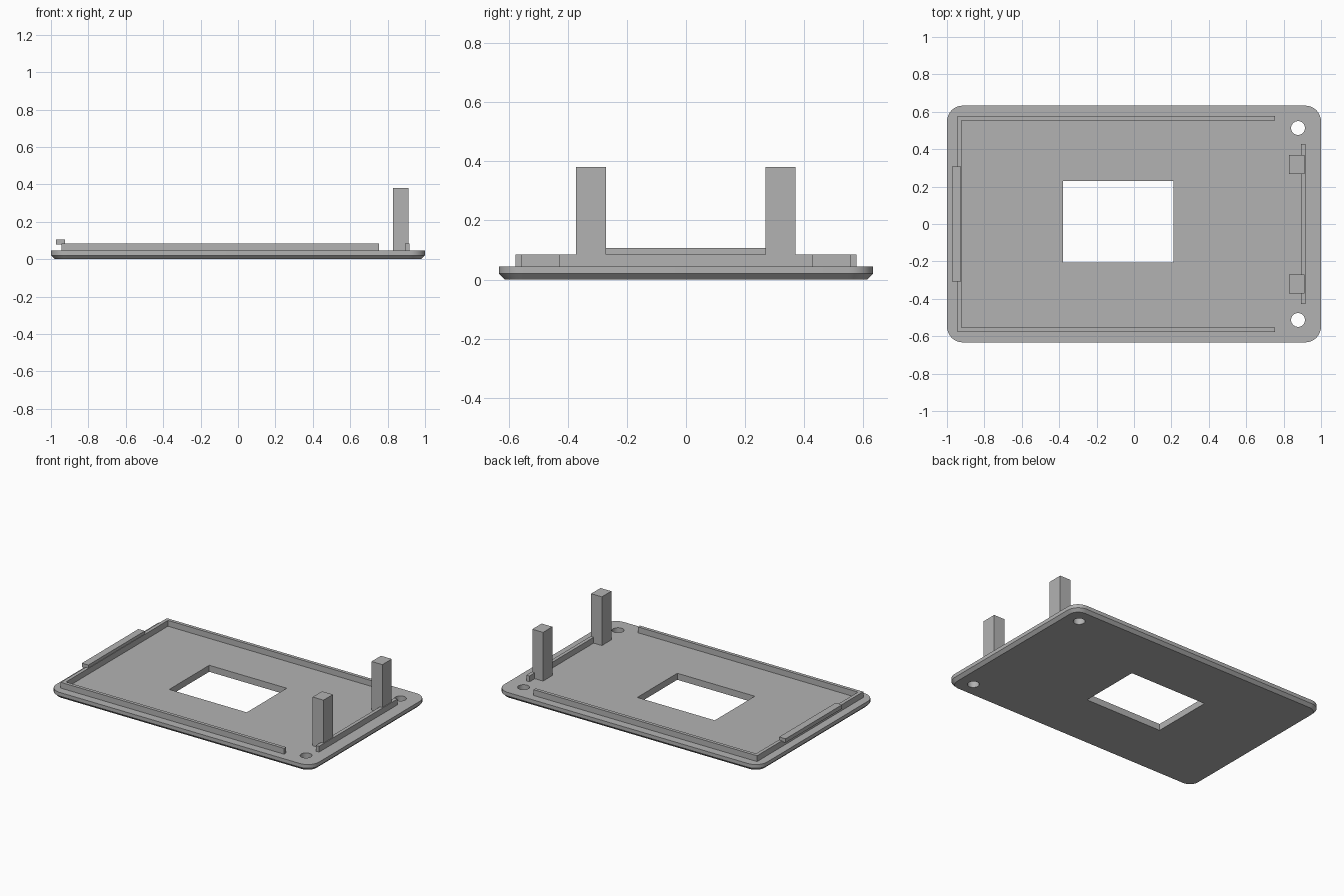
import bpy
import bmesh
from math import cos, sin, pi

cube = bpy.data.objects.get("Cube")
if cube:
    bpy.data.objects.remove(cube, do_unlink=True)

grey = bpy.data.materials.new("plain grey")
grey.use_nodes = True
colour = (0.45, 0.45, 0.45, 1)
grey.diffuse_color = colour
grey.node_tree.nodes["Principled BSDF"].inputs["Base Color"].default_value = colour

TOP = 0.045       # upper face of the plate
RIM = 0.085       # top of the low walls


def loft(name, layers):
    """Solid through matching outlines, each given as (points, height)."""
    bm = bmesh.new()
    rings = [[bm.verts.new((x, y, z)) for x, y in pts] for pts, z in layers]
    bm.faces.new(rings[0])
    bm.faces.new(rings[-1])
    for low, high in zip(rings, rings[1:]):
        for i in range(len(low)):
            j = (i + 1) % len(low)
            bm.faces.new((low[i], low[j], high[j], high[i]))
    bmesh.ops.recalc_face_normals(bm, faces=bm.faces)
    mesh = bpy.data.meshes.new(name)
    bm.to_mesh(mesh)
    bm.free()
    obj = bpy.data.objects.new(name, mesh)
    bpy.context.collection.objects.link(obj)
    mesh.materials.append(grey)
    return obj


def prism(name, pts, z0, z1):
    return loft(name, [(pts, z0), (pts, z1)])


def box(name, x0, x1, y0, y1, z0, z1):
    return prism(name, [(x0, y0), (x1, y0), (x1, y1), (x0, y1)], z0, z1)


def circle(cx, cy, r, n=32):
    return [(cx + r * cos(2 * pi * i / n), cy + r * sin(2 * pi * i / n)) for i in range(n)]


def rounded(hx, hy, r, steps=8):
    """Rounded rectangle centred on the origin."""
    pts = []
    for k, (sx, sy) in enumerate([(1, 1), (-1, 1), (-1, -1), (1, -1)]):
        for i in range(steps + 1):
            a = (k + i / steps) * pi / 2
            pts.append((sx * (hx - r) + r * cos(a), sy * (hy - r) + r * sin(a)))
    return pts


# Base plate with a chamfered underside
edge = rounded(1, 0.633, 0.085)
foot = rounded(0.98, 0.613, 0.065)
plate = loft("base_plate", [(foot, 0), (edge, 0.02), (edge, TOP)])

# Window and two screw holes
cutters = [box("window_cutter", -0.38, 0.21, -0.205, 0.23, -0.1, 0.2)]
for y in (-0.513, 0.513):
    cutters.append(prism("hole_cutter", circle(0.877, y, 0.037), -0.1, 0.2))
bpy.context.view_layer.objects.active = plate
for cutter in cutters:
    cutter.hide_render = True
    cut = plate.modifiers.new("cut", "BOOLEAN")
    cut.operation = "DIFFERENCE"
    cut.solver = "EXACT"
    cut.object = cutter
    bpy.ops.object.modifier_apply(modifier=cut.name)
    bpy.data.objects.remove(cutter, do_unlink=True)
bpy.ops.object.select_all(action="DESELECT")
plate.select_set(True)
bpy.ops.object.shade_smooth_by_angle(angle=pi / 7)

# U-shaped rim, open towards the posts
outer, inner, end = (-0.945, 0.577), (-0.921, 0.554), 0.755
prism("u_shaped_rim", [
    (end, -outer[1]), (end, -inner[1]), (inner[0], -inner[1]), (inner[0], inner[1]),
    (end, inner[1]), (end, outer[1]), (outer[0], outer[1]), (outer[0], -outer[1]),
], TOP, RIM)

# Snap clip on the rim, and the short rim behind the posts
box("snap_clip", -0.973, -0.924, -0.307, 0.307, 0.079, 0.106)
box("end_rim", 0.892, 0.916, -0.427, 0.427, TOP, RIM)

# Tall posts
for side, y in (("right", -0.321), ("left", 0.319)):
    box(side + "_post", 0.829, 0.911, y - 0.051, y + 0.051, TOP, 0.38)
